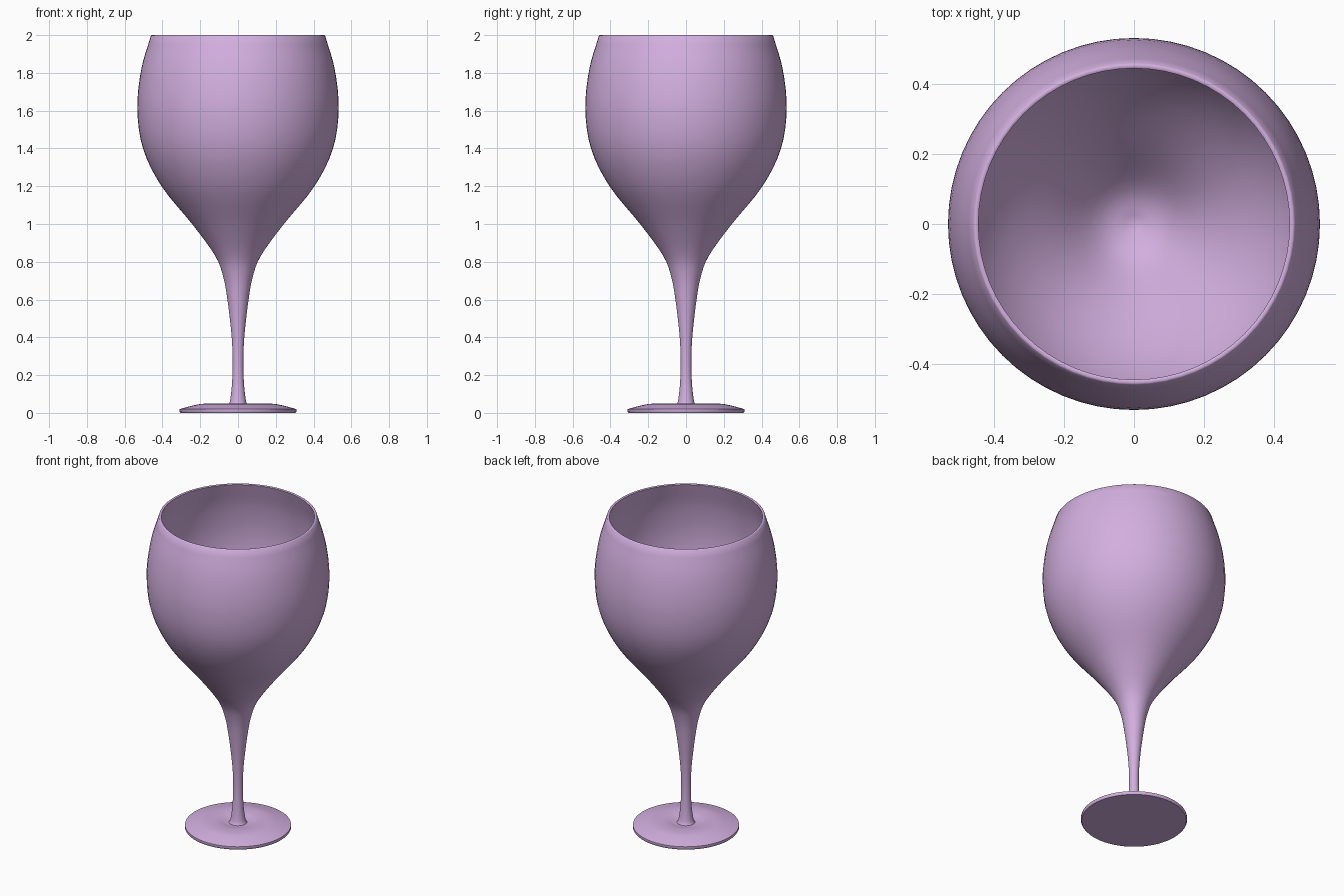
import bpy
import math
from mathutils import Vector

SIDES = 64

cube = bpy.data.objects.get("Cube")
if cube:
    bpy.data.objects.remove(cube, do_unlink=True)

lilac = bpy.data.materials.new("lilac")
lilac.use_nodes = True
colour = (0.65, 0.43, 0.74, 1)
lilac.diffuse_color = colour
lilac.node_tree.nodes["Principled BSDF"].inputs["Base Color"].default_value = colour


def smooth_curve(points, steps=4):
    """Catmull-Rom curve through (radius, height) points."""
    p = [Vector(q) for q in points]
    p = [2 * p[0] - p[1]] + p + [2 * p[-1] - p[-2]]
    out = []
    for a, b, c, d in zip(p, p[1:], p[2:], p[3:]):
        for i in range(steps):
            t = i / steps
            out.append(0.5 * (2 * b + (c - a) * t + (2 * a - 5 * b + 4 * c - d) * t ** 2
                              + (3 * b - a - 3 * c + d) * t ** 3))
    return out + [p[-2]]


def revolve(name, profile):
    """Spin a profile about z; a point on the axis becomes a single pole."""
    verts, faces, rings = [], [], []
    for r, z in profile:
        n = 1 if r < 1e-5 else SIDES
        rings.append([len(verts) + i for i in range(n)])
        for i in range(n):
            a = math.tau * i / SIDES
            verts.append((r * math.cos(a), r * math.sin(a), z))
    for low, high in zip(rings, rings[1:]):
        for i in range(SIDES):
            j = (i + 1) % SIDES
            if len(low) == 1:
                faces.append((low[0], high[j], high[i]))
            elif len(high) == 1:
                faces.append((low[i], low[j], high[0]))
            else:
                faces.append((low[i], low[j], high[j], high[i]))
    mesh = bpy.data.meshes.new(name)
    mesh.from_pydata(verts, [], faces)
    mesh.materials.append(lilac)
    obj = bpy.data.objects.new(name, mesh)
    bpy.context.collection.objects.link(obj)
    bpy.ops.object.select_all(action="DESELECT")
    obj.select_set(True)
    bpy.context.view_layer.objects.active = obj
    bpy.ops.object.shade_smooth_by_angle(angle=math.radians(50))
    return obj


# Stem and bowl: outside upward, over the rim, then down the inside
outer = [(0.055, 0.03), (0.043, 0.06), (0.032, 0.15), (0.028, 0.28), (0.035, 0.42),
         (0.056, 0.6), (0.078, 0.72), (0.12, 0.83), (0.235, 0.99), (0.405, 1.2),
         (0.503, 1.4), (0.533, 1.61), (0.512, 1.82), (0.461, 1.997)]
inner = [(0.446, 1.997), (0.496, 1.82), (0.517, 1.61), (0.487, 1.4), (0.389, 1.2),
         (0.22, 1.0), (0.1, 0.87), (0.0, 0.83)]
rim = [Vector((0.457, 2.0)), Vector((0.45, 2.0))]
revolve("stem_and_bowl", smooth_curve(outer) + rim + smooth_curve(inner))

# Foot: flat underside, thin edge, sloped top dipping gently to the stem
foot_top = [(0.309, 0.02), (0.25, 0.036), (0.19, 0.048), (0.12, 0.047),
            (0.06, 0.036), (0.0, 0.034)]
revolve("foot", [(0.0, 0.0), (0.305, 0.0), (0.31, 0.006)] + smooth_curve(foot_top))
